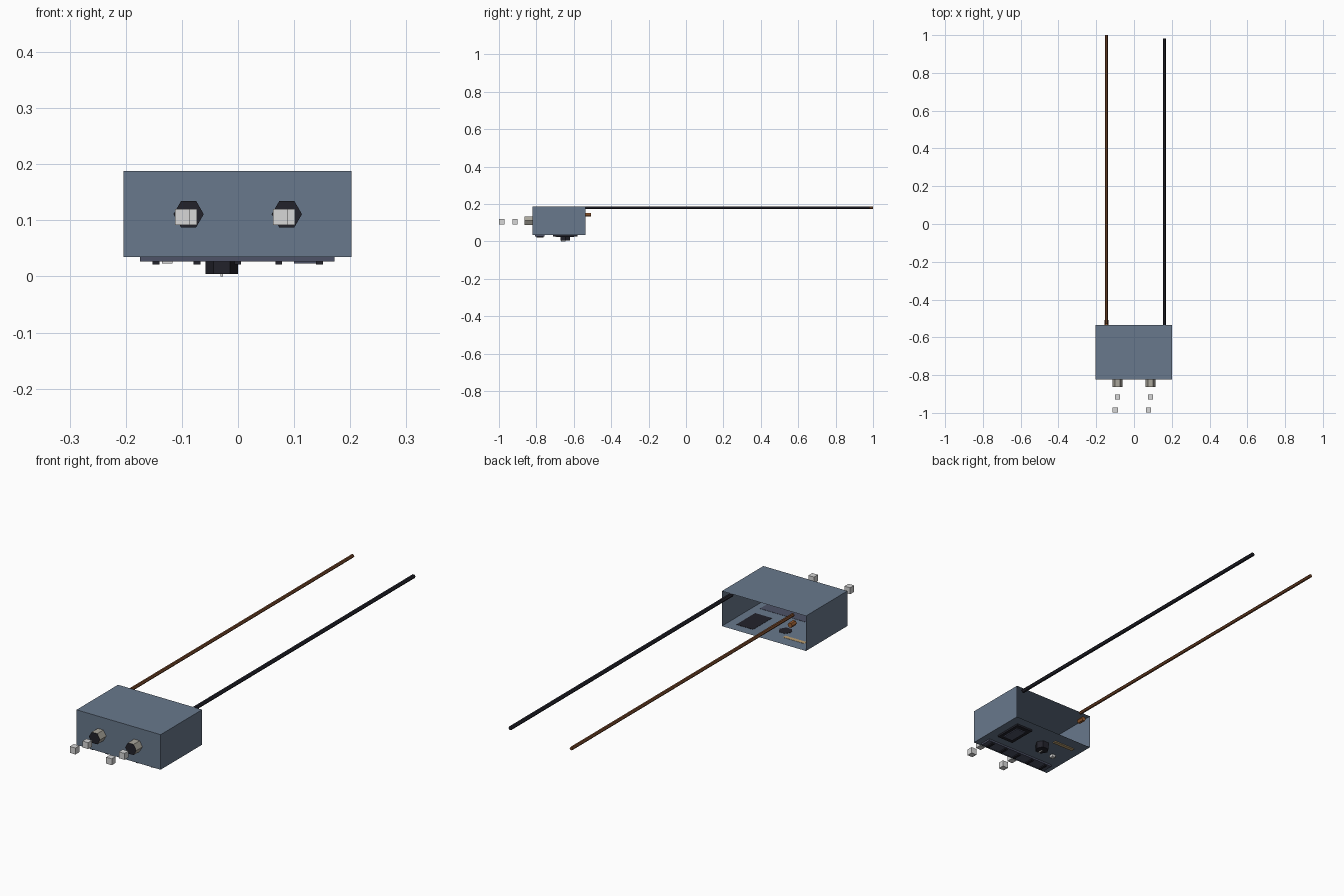
import bpy, bmesh, math
from mathutils import Matrix, Vector

if "Cube" in bpy.data.objects:
    bpy.data.objects.remove(bpy.data.objects["Cube"])


def material(name, rgb):
    m = bpy.data.materials.new(name)
    m.diffuse_color = (*rgb, 1)
    m.use_nodes = True
    m.node_tree.nodes["Principled BSDF"].inputs["Base Color"].default_value = m.diffuse_color
    return m


SLATE = material("slate_blue", (0.14, 0.19, 0.265))
NAVY = material("dark_blue_grey", (0.075, 0.085, 0.135))
BLACK = material("soft_black", (0.016, 0.016, 0.024))
BROWN = material("brown", (0.17, 0.06, 0.022))
COPPER = material("copper", (0.32, 0.11, 0.03))
SILVER = material("light_grey", (0.68, 0.68, 0.68))
STEEL = material("warm_grey", (0.40, 0.38, 0.33))
TAN = material("tan", (0.5, 0.35, 0.17))


def finish(name, bm, *mats):
    me = bpy.data.meshes.new(name)
    bm.to_mesh(me)
    bm.free()
    for m in mats:
        me.materials.append(m)
    ob = bpy.data.objects.new(name, me)
    bpy.context.collection.objects.link(ob)
    return ob


def box(name, x, y, z, mat, open_back=False):
    """Box from (min, max) ranges on each axis."""
    bm = bmesh.new()
    bmesh.ops.create_cube(bm, size=1)
    for v in bm.verts:
        v.co = Vector([r[0] if c < 0 else r[1] for c, r in zip(v.co, (x, y, z))])
    if open_back:
        bm.normal_update()
        bmesh.ops.delete(bm, geom=[f for f in bm.faces if f.normal.y > 0.9],
                         context='FACES_ONLY')
    return finish(name, bm, mat)


def rod(name, x, z, r, y0, y1, mat, front_mat=None):
    """Six-sided bar along y; the front cap may have its own colour."""
    bm = bmesh.new()
    bmesh.ops.create_cone(bm, cap_ends=True, segments=6, radius1=r, radius2=r,
                          depth=y1 - y0)
    # a corner of the hexagon ends up on the x axis
    bm.verts.ensure_lookup_table()
    a = math.atan2(bm.verts[0].co.y, bm.verts[0].co.x)
    bmesh.ops.transform(bm, verts=bm.verts, matrix=Matrix.Translation((x, (y0 + y1) / 2, z))
                        @ Matrix.Rotation(math.pi / 2, 4, 'X') @ Matrix.Rotation(-a, 4, 'Z'))
    bm.normal_update()
    if front_mat:
        for f in bm.faces:
            f.material_index = 1 if f.normal.y < -0.9 else 0
        return finish(name, bm, mat, front_mat)
    return finish(name, bm, mat)


# Housing, open at the back
box("housing", (-0.204, 0.202), (-0.822, -0.536), (0.035, 0.188), SLATE, True)

# Front sockets and the loose contact blocks before them
for side, x in (("left", -0.088), ("right", 0.087)):
    rod(side + "_socket", x, 0.111, 0.027, -0.864, -0.82, STEEL, BLACK)
    for i, (dx, y) in enumerate(((0.001, -0.915), (-0.011, -0.985))):
        cx, s = x + dx, 0.0135
        box(f"{side}_contact_{i}", (cx - s, cx + s), (y - s, y + s), (0.092, 0.12), SILVER)

# Cables and cable gland at the back
rod("brown_cable", -0.146, 0.18, 0.0075, -0.53, 1.0, BROWN)
rod("black_cable", 0.161, 0.18, 0.0085, -0.545, 0.982, BLACK)
rod("cable_gland", -0.146, 0.142, 0.011, -0.54, -0.508, COPPER)

# Underside strip with five keys
box("key_strip", (-0.175, 0.172), (-0.806, -0.756), (0.027, 0.036), NAVY)
for i in range(5):
    x = -0.146 + i * 0.0728
    box(f"key_{i}", (x - 0.006, x + 0.006), (-0.8, -0.762), (0.021, 0.03), BLACK)

# Rocker switch
box("switch_frame", (0.082, 0.163), (-0.71, -0.58), (0.027, 0.036), BLACK)
box("switch_rocker", (0.1, 0.148), (-0.69, -0.6), (0.023, 0.028), NAVY)

# Hexagonal knob with pointer
bm = bmesh.new()
bmesh.ops.create_cone(bm, cap_ends=True, segments=6, radius1=0.029, radius2=0.029, depth=0.032,
                      matrix=Matrix.Translation((-0.029, -0.645, 0.02))
                      @ Matrix.Rotation(math.pi / 6, 4, 'Z'))
finish("knob", bm, BLACK)
box("knob_pointer", (-0.031, -0.027), (-0.667, -0.645), (0.0, 0.006), SILVER)

# Indicator lamp and label plate
box("indicator_lamp", (-0.135, -0.117), (-0.699, -0.681), (0.023, 0.038), SILVER)
box("label_plate", (-0.16, -0.056), (-0.605, -0.588), (0.031, 0.036), TAN)
